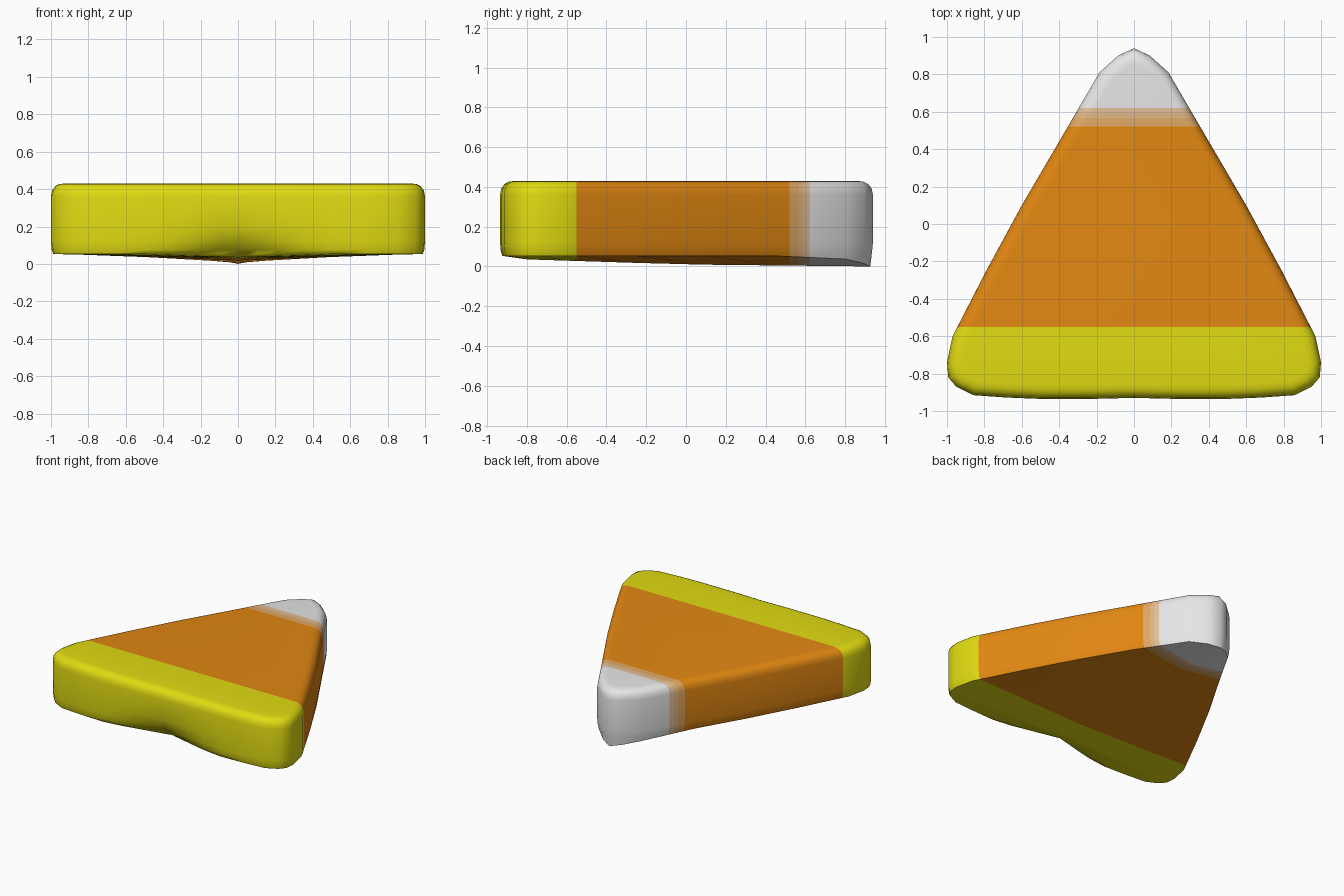
import bpy, bmesh, math
from mathutils import Vector

if "Cube" in bpy.data.objects:
    bpy.data.objects.remove(bpy.data.objects["Cube"])

# Right half of the rounded triangular outline, front centre to back tip
HALF = [(0, -.93), (.1, -.932), (.22, -.935), (.35, -.935), (.5, -.935), (.68, -.928),
        (.86, -.915), (.95, -.87), (.993, -.82), (1, -.74), (.97, -.6), (.79, -.25),
        (.6, .1), (.395, .45), (.185, .81), (.085, .9), (0, .94)]
OUT = [Vector(p) for p in HALF] + [Vector((-x, y)) for x, y in HALF[-2:0:-1]]
N = len(OUT)
TIP = len(HALF) - 1


def inset(i, d):
    """Outline point i moved inward by d, mitred."""
    a = (OUT[i] - OUT[i - 1]).normalized()
    b = (OUT[(i + 1) % N] - OUT[i]).normalized()
    n = Vector((-a.y - b.y, a.x + b.x)).normalized()
    return OUT[i] + n * d / max(.5, n.dot(Vector((-a.y, a.x))))


def keel(y):
    """Height of the centre crease on the underside."""
    return .01 * (1 - y / .94) if y > 0 else .01 - .032 * y


# Rows from bottom to top: height, inset, strength of the dent in the front wall
ROWS = [(None, .012, 1), (.075, .004, .75), (.12, 0, .35), (.2, 0, .08), (.36, 0, 0),
        (.392, .006, 0), (.415, .022, 0), (.427, .045, 0), (.43, .075, 0)]
bm = bmesh.new()
rings = []
for z, d, dent in ROWS:
    ring = []
    for i in range(N):
        p = inset(i, d)
        if p.y < -.8:
            p.y += .12 * dent * max(0, 1 - abs(p.x) / .5) ** 1.5
        h = z
        if z is None:
            h = .053 * min(1, abs(p.x) / .25) if p.y > 0 else .053
            if i == 0:
                h = keel(p.y)
        ring.append(bm.verts.new((p.x, p.y, h)))
    rings.append(ring)
for lo, hi in zip(rings, rings[1:]):
    for i in range(N):
        j = (i + 1) % N
        bm.faces.new((lo[i], lo[j], hi[j], hi[i]))
bm.faces.new(rings[-1])

# Underside: each half spans from the outline to the centre crease
base = rings[0]
notch = base[0]
spine = {0: notch, TIP: base[TIP]}
for k in range(1, TIP):
    y = base[k].co.y
    spine[k] = bm.verts.new((0, y, keel(y))) if y > notch.co.y + .02 else notch
for side in (1, -1):
    for k in range(TIP):
        loop = []
        for v in (base[side * k % N], spine[k], spine[k + 1], base[side * (k + 1) % N]):
            if v not in loop:
                loop.append(v)
        if len(loop) > 2:
            bm.faces.new(loop)

# Cut the colour bands across the body
CUTS = [-.55, .52, .565, .59, .62]
for y in CUTS:
    bmesh.ops.bisect_plane(bm, geom=bm.verts[:] + bm.edges[:] + bm.faces[:],
                           plane_co=(0, y, 0), plane_no=(0, 1, 0))
bmesh.ops.recalc_face_normals(bm, faces=bm.faces[:])
for f in bm.faces:
    y = f.calc_center_median().y
    f.material_index = sum(y > c for c in CUTS)

mesh = bpy.data.meshes.new("candy_body")
bm.to_mesh(mesh)
bm.free()
body = bpy.data.objects.new("candy_body", mesh)
bpy.context.collection.objects.link(body)

# Band colours, front to tip
for name, col in [("yellow", (.75, .71, .006)), ("orange", (.76, .245, .006)),
                  ("tan", (.75, .39, .13)), ("light_tan", (.75, .46, .22)),
                  ("pale_tan", (.76, .52, .32)), ("white", (.79, .79, .79))]:
    m = bpy.data.materials.new(name)
    m.diffuse_color = (*col, 1)
    m.use_nodes = True
    m.node_tree.nodes["Principled BSDF"].inputs["Base Color"].default_value = m.diffuse_color
    mesh.materials.append(m)

bpy.context.view_layer.objects.active = body
body.select_set(True)
bpy.ops.object.shade_smooth_by_angle(angle=math.radians(60))
